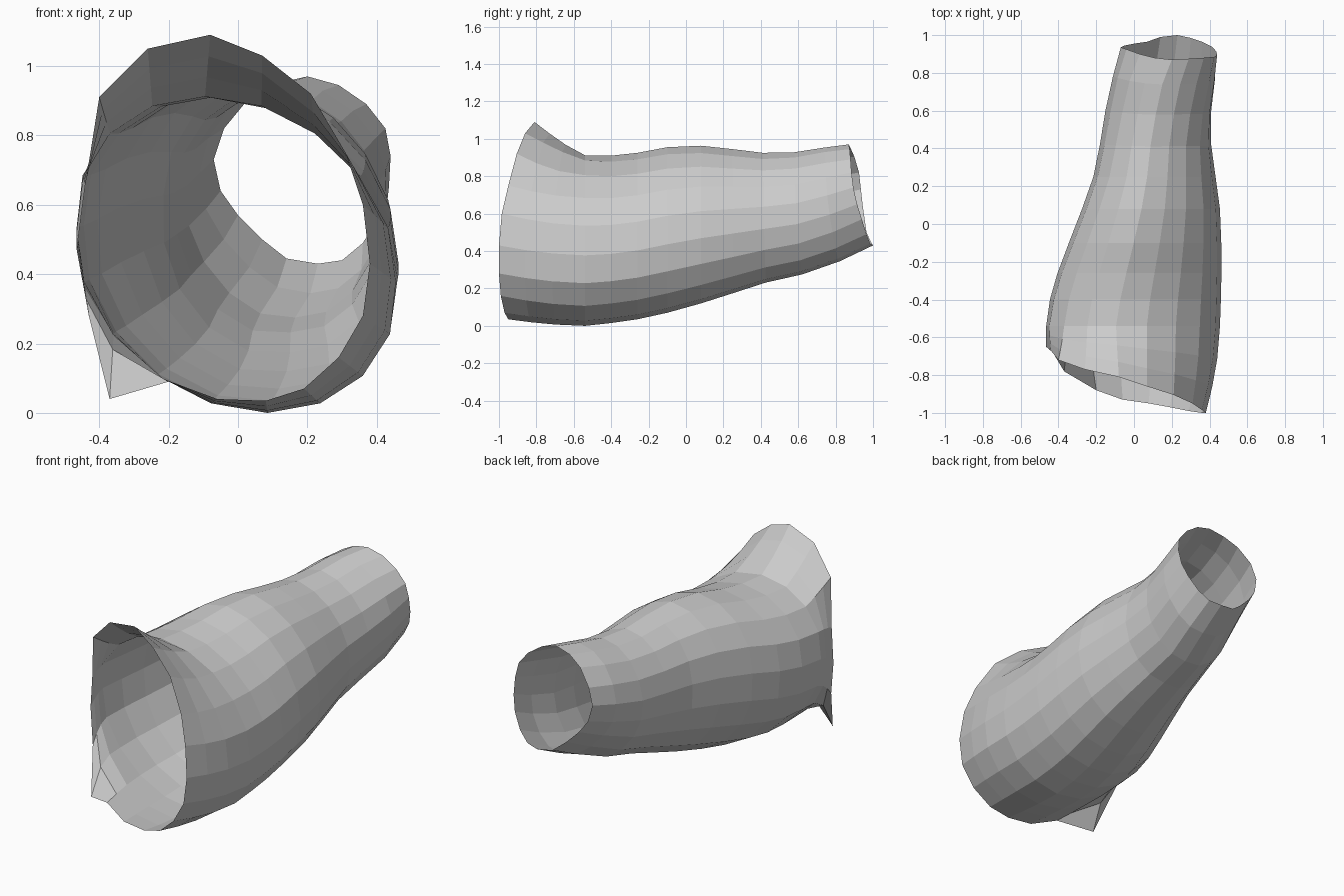
import bpy, bmesh
from math import sin, cos, radians

N = 18  # points round every ring, counted from the bottom towards +x

# narrow back opening
back_rim = [
    (0.23, 1.0, 0.43), (0.30, 0.985, 0.44), (0.36, 0.965, 0.49),
    (0.41, 0.94, 0.57), (0.435, 0.915, 0.65), (0.44, 0.895, 0.74),
    (0.425, 0.885, 0.82), (0.37, 0.88, 0.89), (0.29, 0.875, 0.945),
    (0.20, 0.87, 0.97), (0.11, 0.88, 0.95), (0.03, 0.90, 0.905),
    (-0.04, 0.925, 0.82), (-0.07, 0.935, 0.73), (-0.05, 0.945, 0.64),
    (0.0, 0.955, 0.57), (0.07, 0.965, 0.50), (0.14, 0.99, 0.445),
]

# cross-sections: y, left x, right x, bottom z, top z, skew, lower-left fullness
sections = [
    (0.78, -0.11, 0.43, 0.345, 0.953, 0.02, 0.0),
    (0.60, -0.15, 0.41, 0.275, 0.928, 0.02, 0.01),
    (0.42, -0.18, 0.41, 0.232, 0.925, 0.03, 0.02),
    (0.25, -0.215, 0.432, 0.175, 0.945, 0.04, 0.025),
    (0.08, -0.275, 0.455, 0.12, 0.963, 0.05, 0.025),
    (-0.10, -0.345, 0.462, 0.07, 0.955, 0.06, 0.02),
    (-0.26, -0.405, 0.463, 0.035, 0.925, 0.07, 0.015),
    (-0.40, -0.445, 0.46, 0.015, 0.91, 0.08, 0.01),
    (-0.54, -0.465, 0.455, 0.0, 0.912, 0.09, 0.0),
]

# slanted front opening with the flared collar on top and the turned-out corner
front_rim = [
    (0.08, -0.95, 0.035), (0.19, -0.97, 0.07), (0.29, -0.99, 0.16),
    (0.36, -1.0, 0.28), (0.38, -1.0, 0.43), (0.36, -0.985, 0.60),
    (0.31, -0.95, 0.75), (0.21, -0.905, 0.92), (0.07, -0.86, 1.03),
    (-0.08, -0.81, 1.09), (-0.26, -0.77, 1.05), (-0.40, -0.72, 0.91),
    (-0.44, -0.67, 0.66), (-0.465, -0.65, 0.47), (-0.43, -0.68, 0.28),
    (-0.37, -0.78, 0.04), (-0.20, -0.88, 0.09), (-0.06, -0.93, 0.04),
]


def ring(y, xl, xr, zb, zt, skew, full=0.0):
    pts = []
    for k in range(N):
        a = radians(-90 + 360 * k / N)
        c = cos(a - radians(230))
        push = full * c ** 3 if c > 0 else 0.7 * full * c ** 3
        # the push fills the lower left and trims the upper right
        x = (xl + xr) / 2 + (xr - xl) / 2 * cos(a) - skew * sin(a)
        z = (zb + zt) / 2 + (zt - zb) / 2 * sin(a)
        if c > 0:
            x, z = x + push * cos(a), z + push * sin(a)
        elif 0 < k < 9:
            x, z = x + push * cos(a), z + push * sin(a)
        # push is negative on the far side, so it moves points inwards there
        pts.append((min(max(x, xl), xr), y, min(max(z, zb), zt)))
    return pts


# how the back rim departs from a plain ellipse, faded out along the tube
plain = ring(0.935, -0.07, 0.44, 0.43, 0.97, 0.0)
delta = [[q - p for p, q in zip(a, b)] for a, b in zip(plain, back_rim)]


def body_ring(s):
    w = max(0.0, s[0] / 0.935) ** 2.5
    return [tuple(c + w * d for c, d in zip(p, dp))
            for p, dp in zip(ring(*s), delta)]


def ease(k):
    # the corner turns out late, the collar early
    return 4.0 if k == 15 else 1.2 if 8 <= k <= 11 else 1.7


def blend(a, b, t):
    pts = []
    for k, (p, q) in enumerate(zip(a, b)):
        s = t ** ease(k)
        pts.append((p[0] + (q[0] - p[0]) * s, p[1] + (q[1] - p[1]) * t,
                    p[2] + (q[2] - p[2]) * s))
    return pts


rings = [back_rim] + [body_ring(s) for s in sections]
last = rings[-1]
rings += [blend(last, front_rim, t) for t in (0.38, 0.7)] + [front_rim]

# open sleeve skin, faces outward
bm = bmesh.new()
rows = [[bm.verts.new(p) for p in r] for r in rings]
for a, b in zip(rows, rows[1:]):
    for k in range(N):
        j = (k + 1) % N
        bm.faces.new((a[k], b[k], b[j], a[j]))

mesh = bpy.data.meshes.new("sleeve")
bm.to_mesh(mesh)
bm.free()
bpy.context.collection.objects.link(bpy.data.objects.new("sleeve", mesh))
